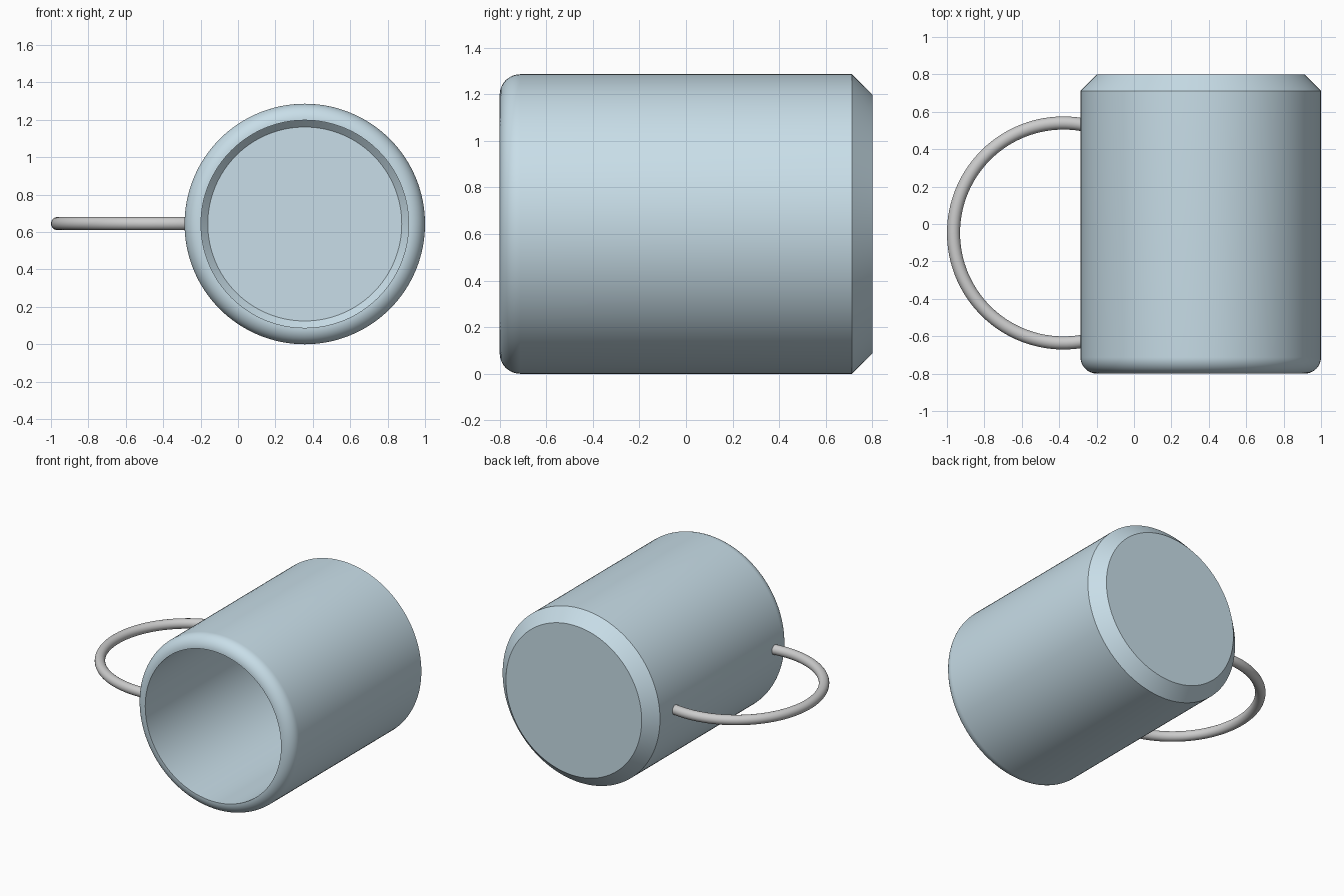
import bpy, bmesh
from math import sin, cos, pi, radians, sqrt
from mathutils import Vector

if "Cube" in bpy.data.objects:
    bpy.data.objects.remove(bpy.data.objects["Cube"])

CX, CZ, R, T = 0.357, 0.643, 0.643, 0.088   # body axis, radius, wall thickness
Y0, Y1 = -0.8, 0.8                          # open rim, closed base


def sweep(name, points, closed, centre, axis, angle, steps):
    """Revolve a profile around an axis into a smooth-shaded solid."""
    bm = bmesh.new()
    vs = [bm.verts.new(p) for p in points]
    es = [bm.edges.new(pair) for pair in zip(vs, vs[1:])]
    if closed:
        es.append(bm.edges.new((vs[-1], vs[0])))
    bmesh.ops.spin(bm, geom=vs + es, cent=centre, axis=axis,
                   angle=angle, steps=steps, use_duplicate=False)
    bmesh.ops.remove_doubles(bm, verts=bm.verts, dist=1e-5)
    bmesh.ops.holes_fill(bm, edges=[e for e in bm.edges if e.is_boundary])
    bmesh.ops.recalc_face_normals(bm, faces=bm.faces)
    mesh = bpy.data.meshes.new(name)
    bm.to_mesh(mesh)
    bm.free()
    obj = bpy.data.objects.new(name, mesh)
    bpy.context.collection.objects.link(obj)
    bpy.ops.object.select_all(action='DESELECT')
    obj.select_set(True)
    bpy.context.view_layer.objects.active = obj
    bpy.ops.object.shade_smooth_by_angle(angle=radians(30))
    return obj


# Mug body: chamfered base, rounded rim, even wall thickness inside
inner = R - T
floor_r = inner - T * (sqrt(2) - 1)
profile = [(0, Y1), (R - T, Y1), (R, Y1 - T)]
for i in range(13):
    a = i / 12 * pi / 2
    profile.append((inner + T * cos(a), Y0 + T - T * sin(a)))
profile += [(inner, Y1 - T - (inner - floor_r)), (floor_r, Y1 - T), (0, Y1 - T)]
body = sweep("mug_body", [(CX + r, y, CZ) for r, y in profile], False,
             (CX, 0, CZ), (0, 1, 0), 2 * pi, 128)
blue = bpy.data.materials.new("pale_blue")
blue.diffuse_color = (0.58, 0.73, 0.81, 1)
blue.use_nodes = True
blue.node_tree.nodes["Principled BSDF"].inputs["Base Color"].default_value = blue.diffuse_color
body.data.materials.append(blue)

# Handle: round bar bent into an open ring, ends buried in the wall
ring_centre = Vector((-0.377, -0.048, 0.645))
ring_r, bar_r = 0.588, 0.035
start = radians(77)
outward = Vector((cos(start), sin(start), 0))
section = [ring_centre + outward * (ring_r + bar_r * cos(2 * pi * i / 24))
           + Vector((0, 0, bar_r * sin(2 * pi * i / 24))) for i in range(24)]
sweep("handle", section, True, ring_centre, (0, 0, 1), 2 * (pi - start), 72)
